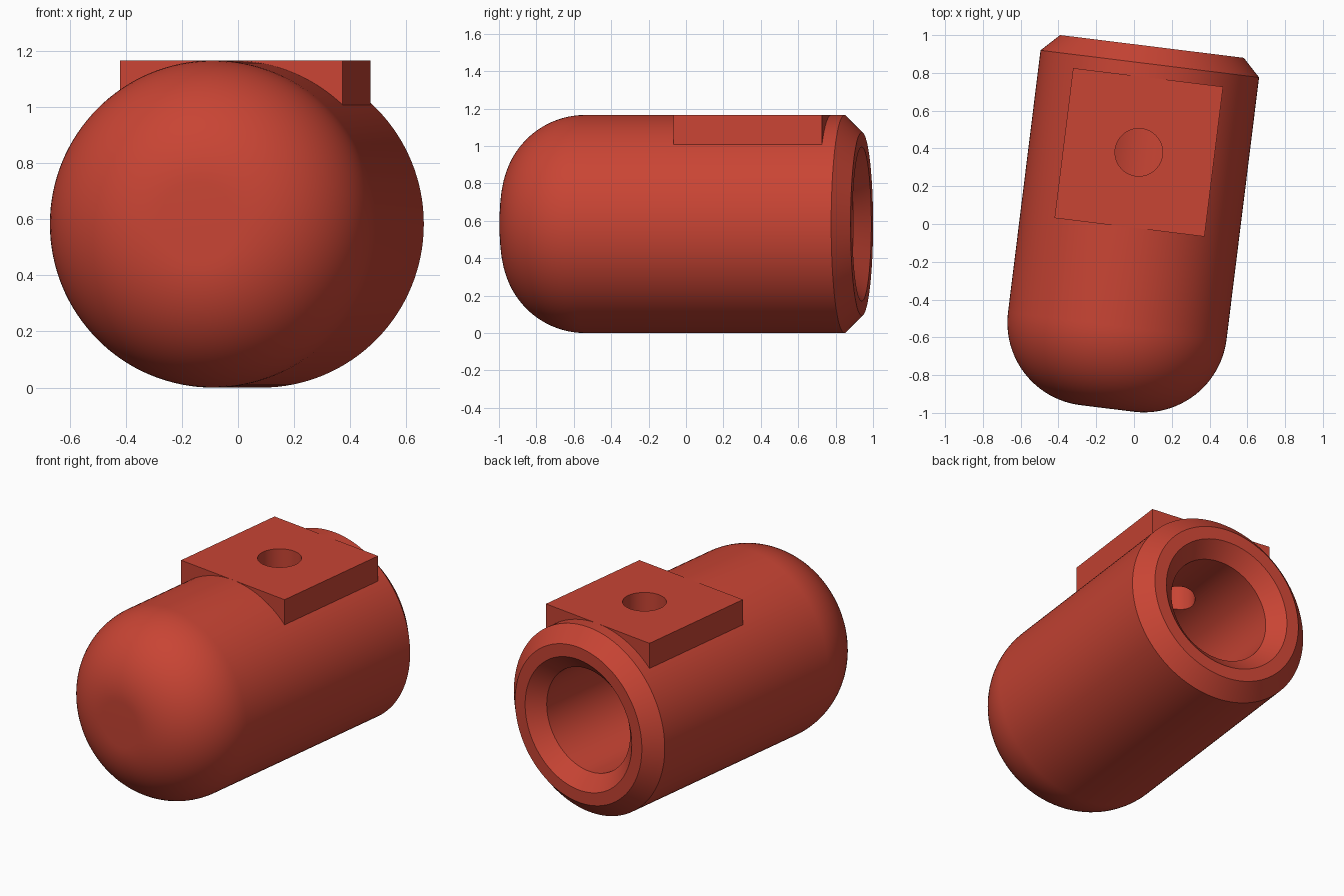
import bpy, bmesh, math
from mathutils import Matrix, Vector

if "Cube" in bpy.data.objects:
    bpy.data.objects.remove(bpy.data.objects["Cube"])

R = 0.583          # body radius, also the axis height
LENGTH = 1.931     # back face to front face
FILLET = 0.44      # rounded nose radius
CHAMFER = 0.093    # back rim chamfer
PAD_Y = -0.565     # pad centre along the axis
SEGMENTS = 128

# Local +y runs along the axis to the open back end
PLACE = Matrix.Translation((0.095, 0.94, R)) @ Matrix.Rotation(math.radians(-7.07), 4, 'Z')

red = bpy.data.materials.new("red")
red.diffuse_color = (0.578, 0.058, 0.034, 1)
red.use_nodes = True
red.node_tree.nodes["Principled BSDF"].inputs["Base Color"].default_value = red.diffuse_color


def add_object(name, bm):
    bmesh.ops.recalc_face_normals(bm, faces=bm.faces)
    mesh = bpy.data.meshes.new(name)
    bm.to_mesh(mesh)
    bm.free()
    mesh.materials.append(red)
    obj = bpy.data.objects.new(name, mesh)
    bpy.context.collection.objects.link(obj)
    obj.matrix_world = PLACE
    return obj


def lathe(name, profile):
    """Spin (radius, y) points around the y axis."""
    bm = bmesh.new()
    verts = [bm.verts.new((0, y, r)) for r, y in profile]
    edges = [bm.edges.new(pair) for pair in zip(verts, verts[1:])]
    bmesh.ops.spin(bm, geom=verts + edges, cent=(0, 0, 0), axis=(0, 1, 0),
                   angle=math.tau, steps=SEGMENTS, use_duplicate=False)
    bmesh.ops.remove_doubles(bm, verts=bm.verts, dist=1e-5)
    return add_object(name, bm)


def combine(obj, other, operation):
    mod = obj.modifiers.new(operation.lower(), 'BOOLEAN')
    mod.operation, mod.object, mod.solver = operation, other, 'EXACT'
    bpy.context.view_layer.objects.active = obj
    bpy.ops.object.modifier_apply(modifier=mod.name)
    bpy.data.objects.remove(other)


# Body: rounded nose, chamfered rim, countersunk blind bore
nose = [(R - FILLET + FILLET * math.sin(a), -LENGTH + FILLET * (1 - math.cos(a)))
        for a in (math.pi / 2 * i / 24 for i in range(25))]
body = lathe("capsule_body", [(0, -LENGTH)] + nose + [
    (R, -CHAMFER), (R - CHAMFER, 0), (0.412, 0),
    (0.322, -0.085), (0.322, -1.0), (0, -1.0)])

# Square mounting pad, flush with the top of the body
bm = bmesh.new()
low, high = 0.39, R
bmesh.ops.create_cube(bm, size=1, matrix=Matrix.Translation((0, PAD_Y, (low + high) / 2))
                      @ Matrix.Diagonal((0.80, 0.80, high - low, 1)))
combine(body, add_object("mounting_pad", bm), 'UNION')

# Round hole through the pad into the bore
bm = bmesh.new()
bmesh.ops.create_cone(bm, cap_ends=True, segments=64, radius1=0.126, radius2=0.126,
                      depth=0.6, matrix=Matrix.Translation((0, PAD_Y, 0.45)))
combine(body, add_object("hole_cutter", bm), 'DIFFERENCE')

# Smooth round surfaces, keep the edges crisp
bpy.ops.object.select_all(action='DESELECT')
body.select_set(True)
bpy.context.view_layer.objects.active = body
bpy.ops.object.shade_smooth_by_angle(angle=math.radians(25))
